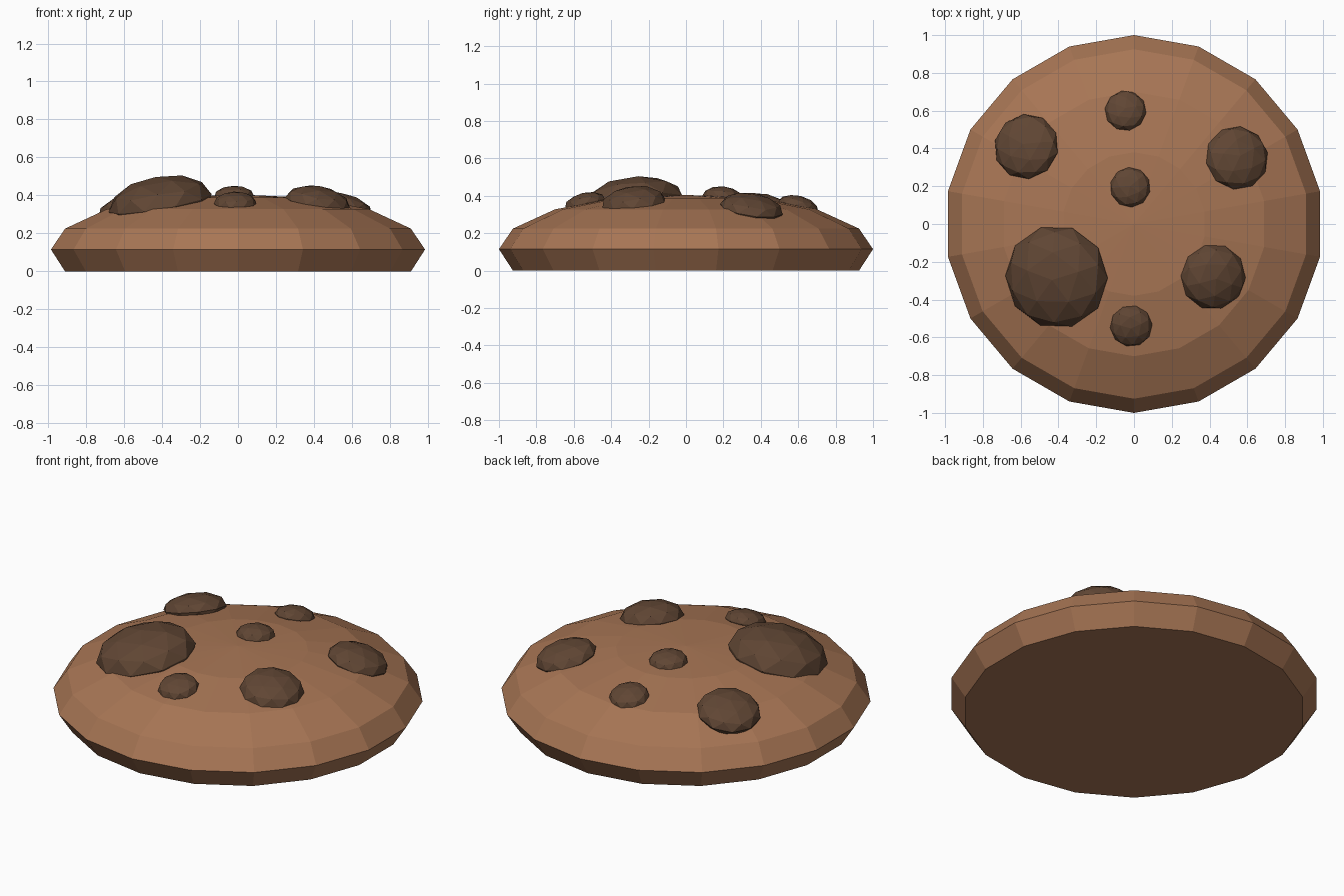
import bpy
import bmesh
from math import cos, sin, pi
from mathutils import Matrix, Vector

cube = bpy.data.objects.get("Cube")
if cube:
    bpy.data.objects.remove(cube, do_unlink=True)


def material(name, rgb):
    mat = bpy.data.materials.new(name)
    mat.use_nodes = True
    color = (*rgb, 1.0)
    mat.diffuse_color = color
    bsdf = next(n for n in mat.node_tree.nodes if n.type == 'BSDF_PRINCIPLED')
    bsdf.inputs["Base Color"].default_value = color
    return mat


def add_object(name, bm, mat):
    bmesh.ops.recalc_face_normals(bm, faces=bm.faces)
    mesh = bpy.data.meshes.new(name)
    bm.to_mesh(mesh)
    bm.free()
    mesh.materials.append(mat)
    obj = bpy.data.objects.new(name, mesh)
    bpy.context.collection.objects.link(obj)
    return obj


dough = material("baked dough brown", (0.39, 0.18, 0.09))
chocolate = material("dark chocolate", (0.117, 0.061, 0.034))

# Biscuit: an 18-sided lathe of (radius, height) with a flat base and low dome
SIDES = 18
profile = [(0.925, 0), (1, 0.115), (0.925, 0.225), (0.7, 0.328), (0.38, 0.388)]
bm = bmesh.new()
rings = []
for radius, height in profile:
    angles = [pi / 2 + 2 * pi * i / SIDES for i in range(SIDES)]
    rings.append([bm.verts.new((radius * cos(a), radius * sin(a), height)) for a in angles])
bm.faces.new(rings[0])
for low, high in zip(rings, rings[1:]):
    for i in range(SIDES):
        j = (i + 1) % SIDES
        bm.faces.new((low[i], low[j], high[j], high[i]))
crown = bm.verts.new((0, 0, 0.405))
for i in range(SIDES):
    bm.faces.new((rings[-1][i], rings[-1][(i + 1) % SIDES], crown))
add_object("biscuit", bm, dough)


# Chips: flattened faceted balls, leaning outward with the dome
def add_chip(name, x, y, z, radius, height, turn):
    bm = bmesh.new()
    bmesh.ops.create_icosphere(bm, subdivisions=2, radius=1)
    spot = Vector((x, y, 0))
    lean = Matrix.Rotation(0.42 * spot.length, 4, Vector((-y, x, 0)).normalized())
    size = Matrix.Diagonal((radius, radius, height, 1))
    bm.transform(Matrix.Translation((x, y, z)) @ lean @ size @ Matrix.Rotation(turn, 4, 'Z'))
    add_object(name, bm, chocolate)


chips = [
    ("large_chip", -0.41, -0.28, 0.36, 0.275, 0.14, 0.3),
    ("front_left_chip", 0.42, -0.28, 0.36, 0.175, 0.09, 0.9),
    ("back_left_chip", 0.545, 0.35, 0.33, 0.17, 0.08, 0.5),
    ("back_right_chip", -0.57, 0.41, 0.325, 0.175, 0.08, 0.1),
    ("middle_chip", -0.02, 0.195, 0.395, 0.107, 0.056, 0.7),
    ("back_chip", -0.045, 0.6, 0.345, 0.11, 0.056, 0.2),
    ("front_chip", -0.015, -0.54, 0.36, 0.112, 0.057, 0.4),
]
for chip in chips:
    add_chip(*chip)
